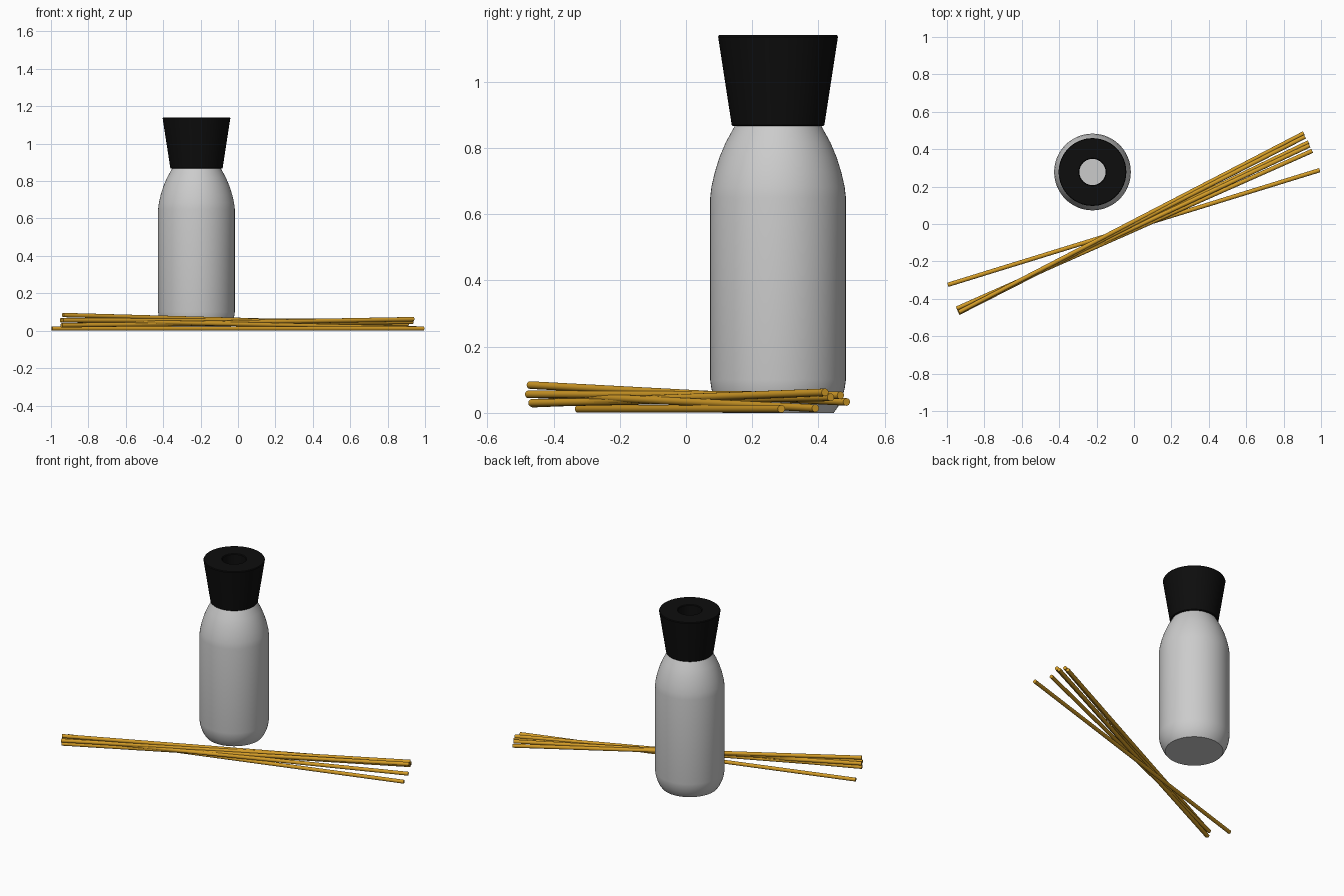
import bpy, bmesh, math
from mathutils import Vector

if "Cube" in bpy.data.objects:
    bpy.data.objects.remove(bpy.data.objects["Cube"])

CENTRE = (-0.222, 0.278, 0)


def material(name, colour):
    m = bpy.data.materials.new(name)
    m.diffuse_color = colour
    m.use_nodes = True
    m.node_tree.nodes["Principled BSDF"].inputs["Base Color"].default_value = m.diffuse_color
    return m


def finish(name, bm, mat=None, angle=30):
    bmesh.ops.recalc_face_normals(bm, faces=bm.faces)
    mesh = bpy.data.meshes.new(name)
    bm.to_mesh(mesh)
    bm.free()
    ob = bpy.data.objects.new(name, mesh)
    bpy.context.collection.objects.link(ob)
    if mat:
        mesh.materials.append(mat)
    bpy.ops.object.select_all(action='DESELECT')
    bpy.context.view_layer.objects.active = ob
    ob.select_set(True)
    bpy.ops.object.shade_smooth_by_angle(angle=math.radians(angle))
    return ob


def lathe(name, profile, mat=None, closed=False, steps=64):
    """Spin an (r, z) profile around the vertical axis."""
    bm = bmesh.new()
    vs = [bm.verts.new((r, 0, z)) for r, z in profile]
    pairs = list(zip(vs, vs[1:])) + ([(vs[-1], vs[0])] if closed else [])
    edges = [bm.edges.new(p) for p in pairs]
    bmesh.ops.spin(bm, geom=vs + edges, cent=(0, 0, 0), axis=(0, 0, 1),
                   angle=math.tau, steps=steps, use_merge=False)
    bmesh.ops.remove_doubles(bm, verts=bm.verts, dist=1e-5)
    ob = finish(name, bm, mat)
    ob.location = CENTRE
    return ob


black = material("black_plastic", (0.004, 0.004, 0.004, 1))
wood = material("amber_reed", (0.65, 0.33, 0.02, 1))

# Bottle: outer wall up to the neck, then back down the inside
lathe("bottle", [
    (0, 0), (0.168, 0), (0.181, 0.018), (0.193, 0.045), (0.201, 0.072), (0.205, 0.10),
    (0.205, 0.65), (0.201, 0.684), (0.191, 0.727), (0.177, 0.772), (0.158, 0.817),
    (0.130, 0.868), (0.115, 0.875), (0.115, 0.90), (0.100, 0.90), (0.100, 0.868),
    (0.14, 0.81), (0.172, 0.73), (0.189, 0.65), (0.189, 0.10), (0.165, 0.02), (0, 0.02)])

# Flared cap with a through hole for the reeds
lathe("cap", [
    (0.070, 0.866), (0.136, 0.866), (0.140, 0.870), (0.181, 1.136),
    (0.178, 1.141), (0.074, 1.141), (0.070, 1.137)], black, closed=True)

# Loose pile of reeds: left end, right end
reeds = [
    ((-0.995, -0.325, 0.012), (0.993, 0.288, 0.012)),
    ((-0.948, -0.452, 0.056), (0.953, 0.391, 0.014)),
    ((-0.944, -0.462, 0.028), (0.938, 0.420, 0.062)),
    ((-0.942, -0.466, 0.030), (0.934, 0.437, 0.047)),
    ((-0.938, -0.476, 0.056), (0.914, 0.467, 0.053)),
    ((-0.936, -0.471, 0.084), (0.908, 0.485, 0.033)),
]
for i, (a, b) in enumerate(reeds):
    a, b = Vector(a), Vector(b)
    bm = bmesh.new()
    bmesh.ops.create_cone(bm, cap_ends=True, segments=20, radius1=0.0115,
                          radius2=0.0115, depth=(b - a).length)
    reed = finish(f"reed_{i + 1}", bm, wood)
    reed.location = (a + b) / 2
    reed.rotation_mode = 'QUATERNION'
    reed.rotation_quaternion = (b - a).to_track_quat('Z', 'Y')
